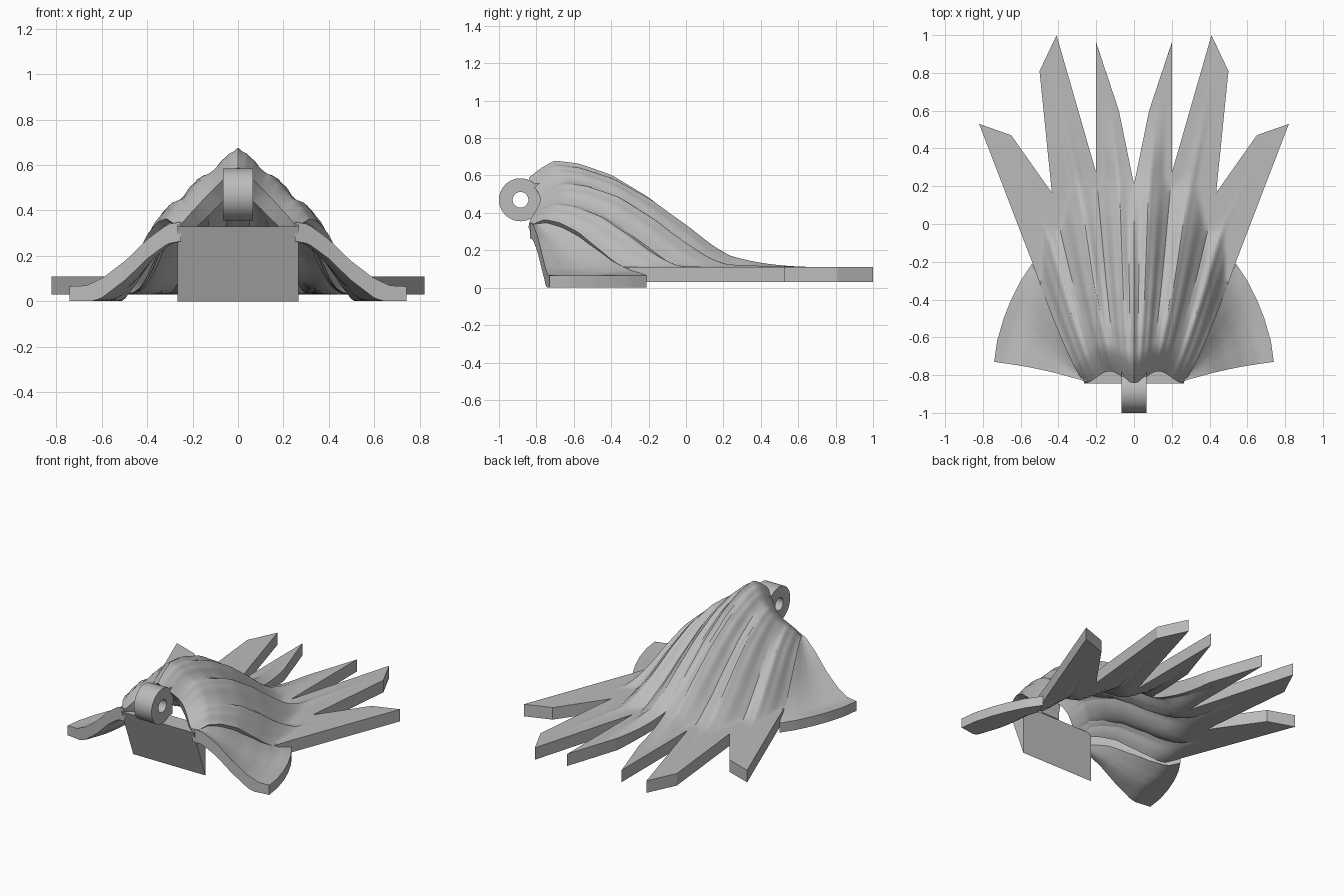
import bpy, bmesh, math
from mathutils import Vector

if "Cube" in bpy.data.objects:
    bpy.data.objects.remove(bpy.data.objects["Cube"])

grey = bpy.data.materials.new("plain_grey")
grey.use_nodes = True
grey.diffuse_color = (0.5, 0.5, 0.5, 1)
grey.node_tree.nodes["Principled BSDF"].inputs["Base Color"].default_value = (0.5, 0.5, 0.5, 1)


def finish(name, bm, thickness=0, angle=30):
    """Turn a bmesh into a shaded object, thickened inward if asked."""
    bmesh.ops.remove_doubles(bm, verts=bm.verts, dist=0.0005)
    if not thickness:
        bmesh.ops.recalc_face_normals(bm, faces=bm.faces)
    mesh = bpy.data.meshes.new(name)
    bm.to_mesh(mesh)
    bm.free()
    mesh.materials.append(grey)
    obj = bpy.data.objects.new(name, mesh)
    bpy.context.collection.objects.link(obj)
    bpy.ops.object.select_all(action='DESELECT')
    obj.select_set(True)
    bpy.context.view_layer.objects.active = obj
    if thickness:
        mod = obj.modifiers.new("shell", 'SOLIDIFY')
        mod.thickness = thickness
        mod.offset = -1
        bpy.ops.object.convert(target='MESH')
    bpy.ops.object.shade_smooth_by_angle(angle=math.radians(angle))


def curve(points, t):
    """Linear interpolation through (t, value) points."""
    for (a, p), (b, q) in zip(points, points[1:]):
        if t <= b:
            return p + (q - p) * (t - a) / (b - a)
    return points[-1][1]


def add_grid(bm, rows, side):
    """Skin rows of points; side -1 mirrors them across x."""
    verts = [[bm.verts.new((side * x, y, z)) for x, y, z in row] for row in rows]
    for r0, r1 in zip(verts, verts[1:]):
        for i in range(len(r0) - 1):
            quad = [r0[i], r0[i + 1], r1[i + 1], r1[i]]
            bm.faces.new(quad if side > 0 else quad[::-1])


def extrude(bm):
    """Extrude all faces, keep the originals and return the new verts."""
    out = bmesh.ops.extrude_face_region(bm, geom=bm.faces[:], use_keep_orig=True)
    return [v for v in out["geom"] if isinstance(v, bmesh.types.BMVert)]


# Draped body: three strands a side, each ending in a flat blade
LENGTH_PROFILE = [(0, .84), (.07, .94), (.13, 1), (.25, .98), (.42, .89),
                  (.61, .71), (.8, .47), (.92, .29), (1, .19)]
# inner base, outer base, inner tip, outer tip of each blade
BLADES = [((0, .21), (.2, .27), (.08, .6), (.2, .96)),
          ((.2, .27), (.435, .165), (.41, 1), (.5, .81)),
          ((.435, .165), (.54, -.2), (.65, .47), (.82, .53))]
COLS, BODY, TIP = 18, 32, 10


def body_point(k, s, t):
    """Point on strand k, s across it, t from the crest to the blade base."""
    u = (k + s) / len(BLADES)
    inner, outer = Vector(BLADES[k][0]), Vector(BLADES[k][1])
    base = inner.lerp(outer, s)
    x = .26 * u + (base.x - .26 * u) * t ** .8
    front = -.84 + .06 * math.sin(math.pi * u) ** 2
    y = front + (base.y - front) * t
    peak = .68 - .31 * u ** 1.15
    z = .11 + (peak - .11) * curve(LENGTH_PROFILE, t) ** (1 + 2 * u * t)
    # one leaning ridge along each strand, with valleys between strands
    valley = 1 - s / .42 if s < .42 else (s - .42) / .58
    if u > .8:
        valley *= .5
    z -= .075 * math.sin(math.pi * t ** 1.4) * valley ** 1.3 * min(1, u * 6 + .4 * t)
    z -= .06 * t ** 3 * valley
    # fine creases
    z -= .009 * math.sin(math.pi * t) * math.sin(3 * math.pi * s) ** 2
    return Vector((x, y, max(z, .11)))


bm = bmesh.new()
for side in (1, -1):
    for k, (b0, b1, t0, t1) in enumerate(BLADES):
        across = [i / COLS for i in range(COLS + 1)]
        rows = [[body_point(k, s, j / BODY) for s in across] for j in range(BODY + 1)]
        for j in range(1, TIP + 1):
            w, row = j / TIP, []
            for s in across:
                start = body_point(k, s, 1)
                end = Vector(t0).lerp(Vector(t1), s)
                p = start.xy.lerp(end, w)
                row.append((p.x, p.y, .11 + (start.z - .11) * (1 - w) ** 2.5))
            rows.append(row)
        add_grid(bm, rows, side)
finish("draped_body", bm, .08)

# Fan-shaped side flaps that spread from the shoulders
RIM = [Vector(p) for p in ((.54, -.21), (.6, -.3), (.65, -.4), (.69, -.5), (.725, -.62), (.74, -.73))]
FALL = [(0, .35), (.12, .34), (.3, .275), (.5, .18), (.7, .105), (.85, .07), (1, .066)]
for side, name in ((1, "left_flap"), (-1, "right_flap")):
    bm = bmesh.new()
    rows = []
    for j in range(21):
        r, row = j / 20, []
        for i in range(21):
            a = i / 20
            f = a * (len(RIM) - 1)
            n = min(int(f), len(RIM) - 2)
            p = Vector((.25, -.835)).lerp(RIM[n].lerp(RIM[n + 1], f - n), r)
            bulge = math.sin(math.pi * r)
            z = curve(FALL, r) + bulge * (.06 * (1 - a) ** 2 - .025 * math.sin(math.pi * a))
            row.append((p.x, p.y + .012 * bulge * a, z))
        rows.append(row)
    add_grid(bm, rows, side)
    bmesh.ops.remove_doubles(bm, verts=bm.verts, dist=0.0005)
    for v in extrude(bm):
        v.co.z = max(.002, v.co.z - .085)
    finish(name, bm)


def prism(name, outline, half_width):
    """Extrude a (y, z) outline across x."""
    bm = bmesh.new()
    bm.faces.new([bm.verts.new((-half_width, y, z)) for y, z in outline])
    for v in extrude(bm):
        v.co.x = half_width
    finish(name, bm)


# Wedge-shaped front plate and the short arm behind the ring
prism("front_plate", [(-.72, 0), (-.845, .33), (-.72, .33)], .265)
prism("hinge_arm", [(-.84, .38), (-.84, .55), (-.78, .56), (-.78, .38)], .065)

# Hinge ring: a rectangle spun round the x axis
bm = bmesh.new()
loop = [bm.verts.new((x, -.885, .47 + r)) for x, r in
        ((-.065, .042), (.065, .042), (.065, .115), (-.065, .115))]
edges = [bm.edges.new((loop[i], loop[(i + 1) % 4])) for i in range(4)]
bmesh.ops.spin(bm, geom=loop + edges, cent=(0, -.885, .47), axis=(1, 0, 0),
               angle=math.tau, steps=40)
finish("hinge_ring", bm)
